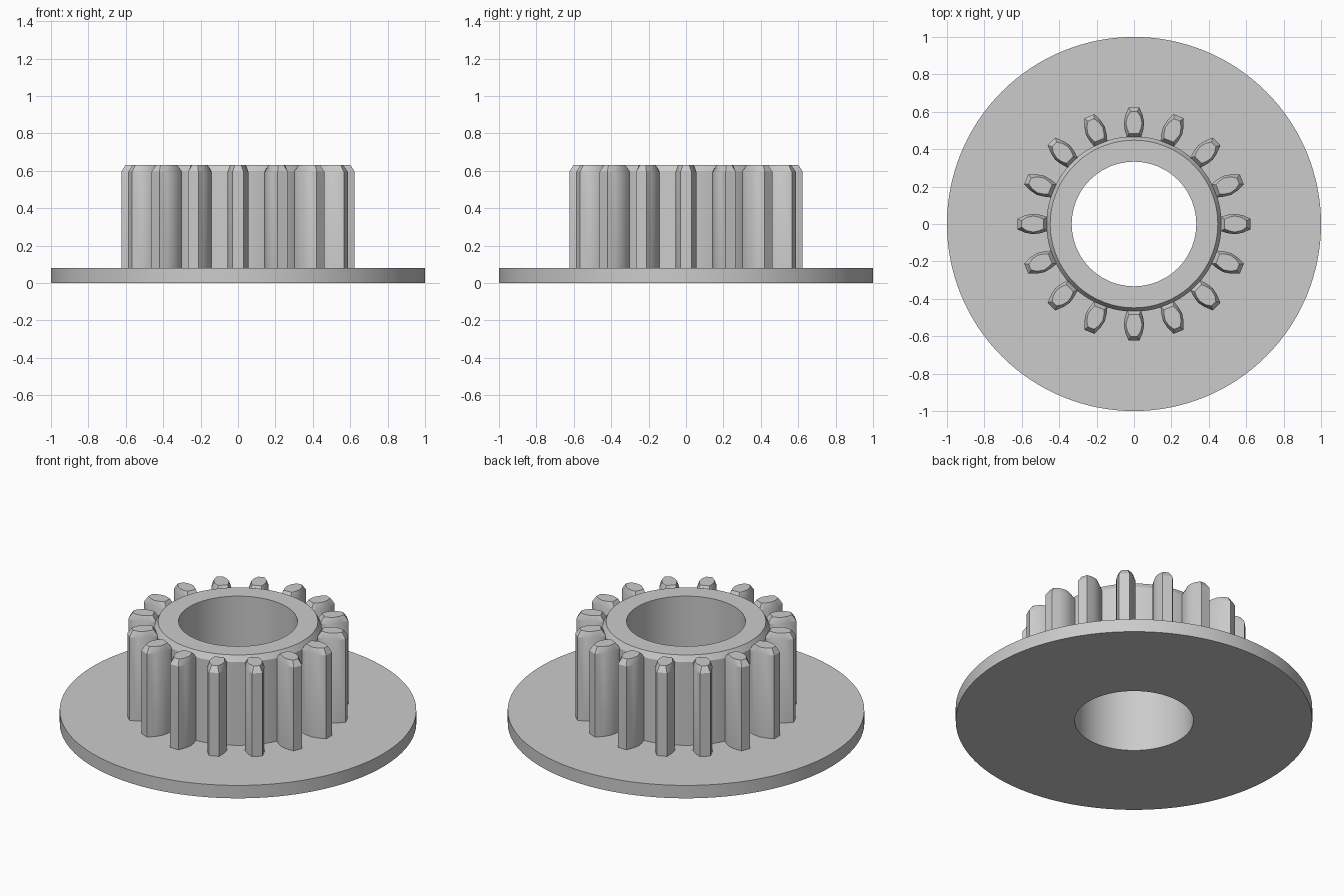
import bpy
import bmesh
import math

if "Cube" in bpy.data.objects:
    bpy.data.objects.remove(bpy.data.objects["Cube"], do_unlink=True)

HOLE, BASE, TOP, BEVEL_Z = 0.333, 0.08, 0.63, 0.595
TEETH = 16

# One plain grey for the whole part
grey = bpy.data.materials.new("plain_grey")
grey.use_nodes = True
colour = (0.6, 0.6, 0.6, 1)
grey.diffuse_color = colour
grey.node_tree.nodes["Principled BSDF"].inputs["Base Color"].default_value = colour


def finish(name, bm, smooth=True):
    """Turn a bmesh into a shaded, coloured object."""
    bmesh.ops.recalc_face_normals(bm, faces=bm.faces)
    mesh = bpy.data.meshes.new(name)
    bm.to_mesh(mesh)
    bm.free()
    mesh.materials.append(grey)
    obj = bpy.data.objects.new(name, mesh)
    bpy.context.collection.objects.link(obj)
    if smooth:
        bpy.ops.object.select_all(action="DESELECT")
        obj.select_set(True)
        bpy.context.view_layer.objects.active = obj
        bpy.ops.object.shade_smooth_by_angle(angle=math.radians(25))
    return obj


def lathe(name, profile, steps=128):
    """Spin a closed (radius, height) profile round the z axis."""
    bm = bmesh.new()
    verts = [bm.verts.new((r, 0, z)) for r, z in profile]
    edges = [bm.edges.new((v, verts[i - 1])) for i, v in enumerate(verts)]
    bmesh.ops.spin(bm, geom=verts + edges, cent=(0, 0, 0), axis=(0, 0, 1),
                   angle=math.tau, steps=steps, use_merge=True)
    bmesh.ops.remove_doubles(bm, verts=bm.verts, dist=1e-4)
    return finish(name, bm)


# Flange and hub
lathe("flange", [(HOLE, 0), (1, 0), (1, BASE), (HOLE, BASE)])
lathe("hub", [(HOLE, BASE), (0.468, BASE), (0.468, BEVEL_Z),
              (0.448, TOP), (HOLE, TOP)])

# Half outline of a tooth: radius, half width, radial inset of the top bevel
half = [(0.463, 0.038, 0.022), (0.5, 0.049, 0.01), (0.54, 0.055, 0),
        (0.58, 0.047, -0.006), (0.624, 0.029, -0.022)]
outline = half + [(r, -w, inset) for r, w, inset in reversed(half)]


def tooth(name, angle):
    bm = bmesh.new()
    c, s = math.cos(angle), math.sin(angle)
    rings = []
    for z, bevel in ((BASE, 0), (BEVEL_Z, 0), (TOP, 1)):
        ring = []
        for r, w, inset in outline:
            r += inset * bevel
            w -= math.copysign(0.012, w) * bevel
            ring.append(bm.verts.new((r * c - w * s, r * s + w * c, z)))
        rings.append(ring)
    for low, high in zip(rings, rings[1:]):
        for i in range(len(low)):
            bm.faces.new((low[i - 1], low[i], high[i], high[i - 1]))
    bm.faces.new(rings[0])
    bm.faces.new(rings[-1])
    finish(name, bm)


# Ring of teeth
for i in range(TEETH):
    tooth(f"tooth_{i + 1}", math.tau * i / TEETH)
